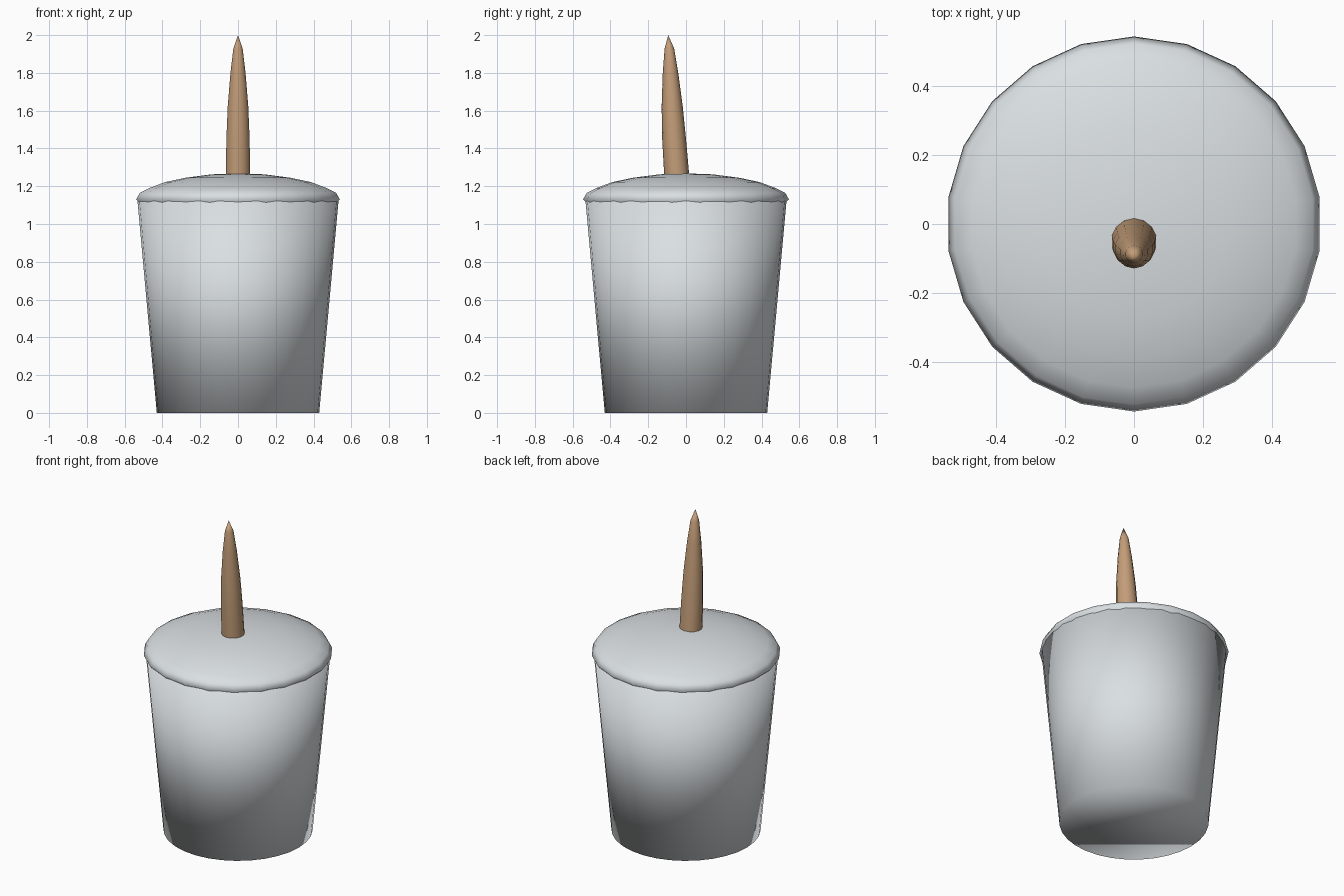
import bpy
import bmesh
from math import sin, cos, tau

cube = bpy.data.objects.get("Cube")
if cube:
    bpy.data.objects.remove(cube, do_unlink=True)


def material(name, color):
    mat = bpy.data.materials.new(name)
    mat.use_nodes = True
    mat.diffuse_color = color
    mat.node_tree.nodes["Principled BSDF"].inputs["Base Color"].default_value = color
    return mat


def lofted(name, rings, sides, mat):
    """Join rings (radius, z, y offset) into a closed smooth body; radius 0 makes a point."""
    bm = bmesh.new()
    loops = []
    for radius, z, y in rings:
        if radius == 0:
            loops.append([bm.verts.new((0, y, z))])
        else:
            loops.append([bm.verts.new((radius * sin(tau * i / sides),
                                        y + radius * cos(tau * i / sides), z))
                          for i in range(sides)])
    for low, high in zip(loops, loops[1:]):
        for i in range(sides):
            j = (i + 1) % sides
            if len(high) == 1:
                bm.faces.new((low[i], low[j], high[0]))
            else:
                bm.faces.new((low[i], low[j], high[j], high[i]))
    for end in (loops[0], loops[-1]):
        if len(end) > 1:
            bm.faces.new(end)
    bmesh.ops.recalc_face_normals(bm, faces=bm.faces)
    for face in bm.faces:
        face.smooth = True
    mesh = bpy.data.meshes.new(name)
    bm.to_mesh(mesh)
    bm.free()
    mesh.materials.append(mat)
    obj = bpy.data.objects.new(name, mesh)
    bpy.context.collection.objects.link(obj)
    return obj


pale_grey = material("pale grey", (0.70, 0.74, 0.76, 1))
tan = material("tan", (0.55, 0.34, 0.19, 1))

# Tapered cup, smooth over the bottom rim
lofted("cup", [(0.43, 0, 0), (0.533, 1.13, 0)], 32, pale_grey)

# Domed lid whose rim tucks under into the cup wall
lofted("lid", [(0.49, 1.075, 0), (0.545, 1.13, 0), (0.525, 1.165, 0),
               (0.475, 1.19, 0), (0.39, 1.222, 0), (0.28, 1.245, 0),
               (0.14, 1.263, 0), (0, 1.268, 0)], 22, pale_grey)

# Curved tapering spike leaning to the front
lofted("spike", [(0.066, 1.22, -0.047), (0.066, 1.27, -0.05),
                 (0.063, 1.45, -0.063), (0.056, 1.62, -0.073),
                 (0.041, 1.8, -0.082), (0.025, 1.93, -0.088),
                 (0, 2.0, -0.094)], 14, tan)
